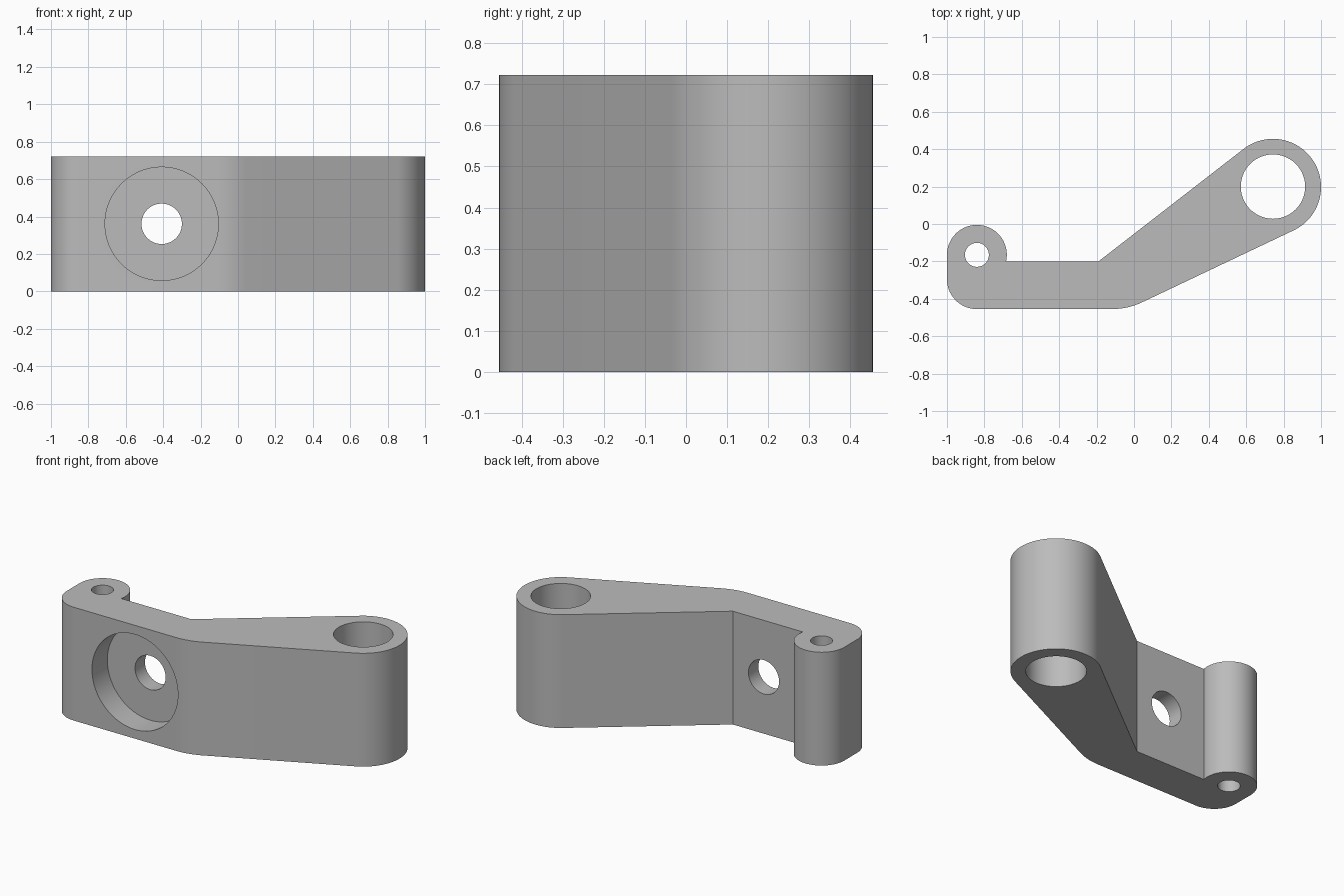
import bpy, bmesh
from math import radians, cos, sin, pi
from mathutils import Matrix

cube = bpy.data.objects.get("Cube")
if cube:
    bpy.data.objects.remove(cube, do_unlink=True)

HEIGHT = 0.722
FRONT = -0.455

metal = bpy.data.materials.new("light grey metal")
metal.use_nodes = True
grey = (0.5, 0.5, 0.5, 1)
metal.diffuse_color = grey
metal.node_tree.nodes["Principled BSDF"].inputs["Base Color"].default_value = grey


def arc(cx, cy, r, start, end, steps):
    angles = [radians(start + (end - start) * i / steps) for i in range(steps + 1)]
    return [(cx + r * cos(a), cy + r * sin(a)) for a in angles]


def add_object(name, bm):
    bmesh.ops.recalc_face_normals(bm, faces=bm.faces)
    mesh = bpy.data.meshes.new(name)
    bm.to_mesh(mesh)
    bm.free()
    mesh.materials.append(metal)
    obj = bpy.data.objects.new(name, mesh)
    bpy.context.collection.objects.link(obj)
    return obj


def cut_cylinder(body, name, r, depth, matrix):
    """Subtract a cylinder from the body."""
    bm = bmesh.new()
    bmesh.ops.create_cone(bm, cap_ends=True, segments=96, radius1=r, radius2=r,
                          depth=depth, matrix=matrix)
    cutter = add_object(name, bm)
    cutter.hide_render = True
    mod = body.modifiers.new(name, "BOOLEAN")
    mod.operation = "DIFFERENCE"
    mod.solver = "EXACT"
    mod.object = cutter
    bpy.context.view_layer.objects.active = body
    bpy.ops.object.modifier_apply(modifier=mod.name)
    bpy.data.objects.remove(cutter, do_unlink=True)


# Bent arm outline: small boss, rounded corner, bend, large boss, inner corner
outline = (arc(-0.84, -0.165, 0.16, -12.6, 180, 48)[::1]
           + arc(-0.84, FRONT + 0.16, 0.16, 180, 270, 24)
           + arc(-0.119, FRONT + 0.38, 0.38, 270, 295.4, 10)
           + arc(0.743, 0.198, 0.257, -64.6, 127.8, 56)
           + [(-0.19, -0.2)])
bm = bmesh.new()
base = bm.faces.new([bm.verts.new((x, y, 0)) for x, y in outline])
walls = bmesh.ops.extrude_face_region(bm, geom=[base])["geom"]
top = [v for v in walls if isinstance(v, bmesh.types.BMVert)]
bmesh.ops.translate(bm, verts=top, vec=(0, 0, HEIGHT))
arm = add_object("bracket_arm", bm)

# Upright pivot holes
for name, x, y, r in (("small_pivot_hole", -0.84, -0.165, 0.064),
                      ("large_pivot_hole", 0.743, 0.2, 0.172)):
    cut_cylinder(arm, name, r, 2, Matrix.Translation((x, y, HEIGHT / 2)))

# Bolt hole with a wide recess in the front
turn = Matrix.Rotation(pi / 2, 4, "X")
for name, r, depth in (("bolt_recess", 0.303, 0.31), ("bolt_hole", 0.108, 2)):
    cut_cylinder(arm, name, r, depth,
                 Matrix.Translation((-0.408, FRONT, HEIGHT / 2)) @ turn)

bpy.ops.object.select_all(action="DESELECT")
arm.select_set(True)
bpy.context.view_layer.objects.active = arm
bpy.ops.object.shade_smooth_by_angle(angle=radians(20))
